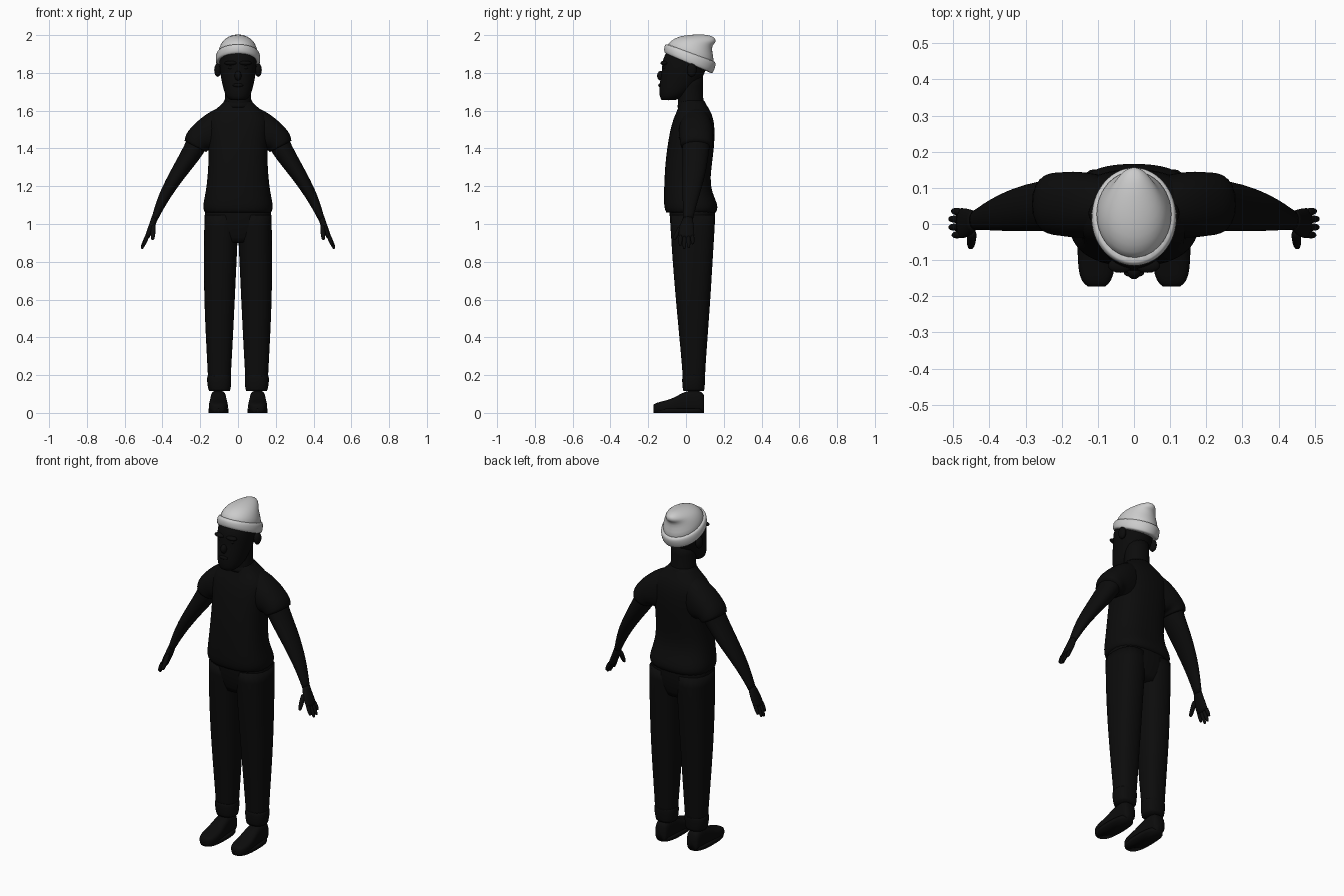
import bpy, bmesh, math
from mathutils import Vector


def material(name, value):
    m = bpy.data.materials.new(name)
    m.diffuse_color = (value, value, value, 1)
    return m


BLACK = material("matte_black", 0.0035)
GREY = material("light_grey_knit", 0.6)


# Ring helpers: each returns (centre, half axis u, half axis v)
def flat(z, front, back, rx, x=0):
    return (Vector((x, (front + back) / 2, z)), Vector((rx, 0, 0)),
            Vector((0, (back - front) / 2, 0)))


def limb(outer, inner, y, ry):
    a, b = Vector((outer[0], 0, outer[1])), Vector((inner[0], 0, inner[1]))
    return (a + b) / 2 + Vector((0, y, 0)), (a - b) / 2, Vector((0, ry, 0))


def tilted(front, back, rx):
    a, b = Vector((0, *front)), Vector((0, *back))
    return (a + b) / 2, Vector((rx, 0, 0)), (b - a) / 2


def upright(y, x, w, h):
    return (Vector((x, y, h / 2)), Vector((w, 0, 0)), Vector((0, 0, h / 2)))


def loft(name, rings, mat=BLACK, p=2.0, n=20, mirror=False, crease=0.8):
    """Skin a row of superellipse rings, then smooth it."""
    bm = bmesh.new()
    layer = bm.edges.layers.float.new("crease_edge")
    rows = []
    for c, u, v in rings:
        row = []
        for i in range(n):
            t = math.tau * i / n
            cs, sn = math.cos(t), math.sin(t)
            a = math.copysign(abs(cs) ** (2 / p), cs)
            b = math.copysign(abs(sn) ** (2 / p), sn)
            row.append(bm.verts.new(c + u * a + v * b))
        rows.append(row)
    for r, s in zip(rows, rows[1:]):
        for i in range(n):
            j = (i + 1) % n
            bm.faces.new((r[i], r[j], s[j], s[i]))
    for row in (rows[0], rows[-1]):
        cap = bm.faces.new(row)
        for e in cap.edges:
            e[layer] = crease
    bmesh.ops.recalc_face_normals(bm, faces=bm.faces)
    for f in bm.faces:
        f.smooth = True
    return finish(name, bm, mat, mirror, True)


def finish(name, bm, mat, mirror, subdivide=False):
    me = bpy.data.meshes.new(name)
    bm.to_mesh(me)
    bm.free()
    me.materials.append(mat)
    ob = bpy.data.objects.new(name, me)
    bpy.context.collection.objects.link(ob)
    if mirror:
        m = ob.modifiers.new("mirror", "MIRROR")
        m.use_mirror_merge = False
    if subdivide:
        s = ob.modifiers.new("smooth", "SUBSURF")
        s.levels = s.render_levels = 1
    return ob


def blob(name, loc, size, mat=BLACK, mirror=False):
    bm = bmesh.new()
    bmesh.ops.create_uvsphere(bm, u_segments=16, v_segments=10, radius=1)
    for v in bm.verts:
        v.co = Vector(a * b for a, b in zip(v.co, size)) + Vector(loc)
    for f in bm.faces:
        f.smooth = True
    return finish(name, bm, mat, mirror)


def digit(name, a, b, r):
    """Tapered finger from a to b."""
    a, b = Vector(a), Vector(b)
    d = (b - a).normalized()
    u = d.cross(Vector((0, 1, 0))).normalized()
    v = d.cross(u)
    steps = ((0, 1), (0.5, 1), (0.88, 0.8), (1, 0.45))
    loft(name, [(a.lerp(b, t), u * r * k, v * r * k) for t, k in steps],
         n=10, mirror=True, crease=0)


# Shirt body and collar
loft("shirt", [flat(*r) for r in (
    (1.06, -.105, .158, .176), (1.085, -.116, .172, .188), (1.13, -.118, .157, .18),
    (1.2, -.116, .126, .166), (1.3, -.112, .135, .158), (1.4, -.101, .149, .155),
    (1.5, -.084, .154, .163), (1.56, -.066, .145, .165), (1.6, -.047, .129, .128),
    (1.63, -.037, .109, .09), (1.65, -.034, .097, .073))], p=2.5, n=28)
loft("collar", [flat(*r) for r in (
    (1.615, -.046, .11, .088), (1.64, -.045, .106, .082), (1.655, -.037, .096, .073))])

# Sleeves
loft("sleeve", [limb(*r) for r in (
    ((.08, 1.625), (.08, 1.38), .05, .085), ((.14, 1.602), (.125, 1.375), .052, .092),
    ((.2, 1.56), (.14, 1.385), .054, .093), ((.25, 1.512), (.15, 1.39), .055, .089),
    ((.278, 1.475), (.158, 1.39), .056, .088), ((.284, 1.44), (.168, 1.38), .056, .084))],
    mirror=True, p=2.2)

# Bare arms down to the wrist
loft("arm", [limb(*r) for r in (
    ((.262, 1.47), (.165, 1.41), .055, .074), ((.282, 1.42), (.18, 1.372), .052, .072),
    ((.345, 1.305), (.25, 1.285), .045, .066), ((.385, 1.23), (.307, 1.212), .036, .056),
    ((.42, 1.155), (.358, 1.14), .026, .045), ((.445, 1.08), (.402, 1.066), .016, .032),
    ((.458, 1.03), (.427, 1.018), .01, .027))], mirror=True)

# Hands: palm, four fingers, thumb
loft("palm", [limb(*r) for r in (
    ((.457, 1.04), (.426, 1.026), .01, .026), ((.47, 1.0), (.438, .985), .004, .037),
    ((.485, .96), (.458, .948), .002, .043), ((.493, .932), (.471, .924), .003, .041))],
    mirror=True)
for i, (y, x, z) in enumerate(((-.031, .5, .885), (-.009, .51, .868),
                               (.014, .51, .873), (.036, .502, .893))):
    digit(f"finger_{i + 1}", (.477, y * .9, .945), (x, y, z), .0115)
digit("thumb", (.447, -.018, 1.0), (.452, -.066, .915), .014)

# Trousers: hips, legs, turned-up cuffs
loft("trouser_hips", [flat(*r) for r in (
    (.9, -.055, .125, .12), (.96, -.076, .145, .165),
    (1.02, -.086, .155, .177), (1.09, -.09, .155, .176))], p=2.5, n=28)


def leg(z, front, back, inner, outer):
    return flat(z, front, back, (outer - inner) / 2, (inner + outer) / 2)


loft("trouser_leg", [leg(*r) for r in (
    (1.05, -.088, .157, .0, .178), (.93, -.08, .15, .0, .181), (.8, -.072, .142, .007, .182),
    (.6, -.055, .13, .016, .18), (.4, -.036, .115, .026, .171), (.25, -.022, .104, .034, .163),
    (.16, -.016, .1, .04, .158))], p=2.4, mirror=True)
loft("trouser_cuff", [leg(*r) for r in (
    (.2, -.016, .099, .038, .16), (.19, -.022, .103, .034, .166),
    (.14, -.02, .1, .036, .162), (.115, -.015, .096, .042, .154))],
    p=2.4, mirror=True)

# Shoes with flat soles
loft("shoe", [upright(y, .104, w, h) for y, w, h in (
    (-.173, .024, .042), (-.16, .042, .054), (-.12, .053, .062), (-.065, .05, .078),
    (-.02, .044, .108), (.03, .042, .122), (.08, .041, .118), (.095, .032, .095))],
    p=3, mirror=True)
loft("shoe_sole", [flat(z, -.175, .096, .054, .104) for z in (0, .022)],
     p=2.6, mirror=True, crease=1)

# Head, neck and face
loft("neck", [flat(*r) for r in (
    (1.58, -.04, .1, .08), (1.66, -.046, .091, .068), (1.8, -.046, .09, .07))])
loft("head", [flat(*r) for r in (
    (1.655, -.13, -.06, .04), (1.675, -.141, 0, .066), (1.72, -.143, .05, .079),
    (1.77, -.136, .088, .09), (1.82, -.127, .108, .098), (1.87, -.127, .118, .1),
    (1.92, -.1, .118, .094), (1.95, -.04, .09, .06))], p=2.1, n=24, crease=.3)
blob("nose", (0, -.133, 1.785), (.018, .02, .026))
blob("brow", (.038, -.115, 1.852), (.034, .02, .012), mirror=True)
blob("eye", (.038, -.113, 1.828), (.015, .008, .009), mirror=True)
blob("lips", (0, -.137, 1.735), (.028, .01, .01))
blob("ear", (.108, .03, 1.815), (.018, .026, .036), mirror=True)

# Knitted hat: slouching crown and folded brim
loft("hat_crown", [tilted(*r) for r in (
    ((-.104, 1.925), (.142, 1.83), .108), ((-.097, 1.955), (.15, 1.865), .106),
    ((-.062, 1.985), (.138, 1.915), .093), ((-.01, 1.999), (.138, 1.945), .073),
    ((.05, 2.004), (.156, 1.958), .052), ((.1, 2.003), (.158, 1.975), .03),
    ((.125, 1.998), (.15, 1.988), .012))], GREY, n=28, crease=0)
loft("hat_brim", [tilted(*r) for r in (
    ((-.108, 1.902), (.136, 1.797), .11), ((-.117, 1.908), (.144, 1.8), .119),
    ((-.117, 1.935), (.156, 1.83), .119), ((-.112, 1.95), (.159, 1.852), .115),
    ((-.1, 1.954), (.15, 1.862), .106))], GREY, n=28, crease=.3)
